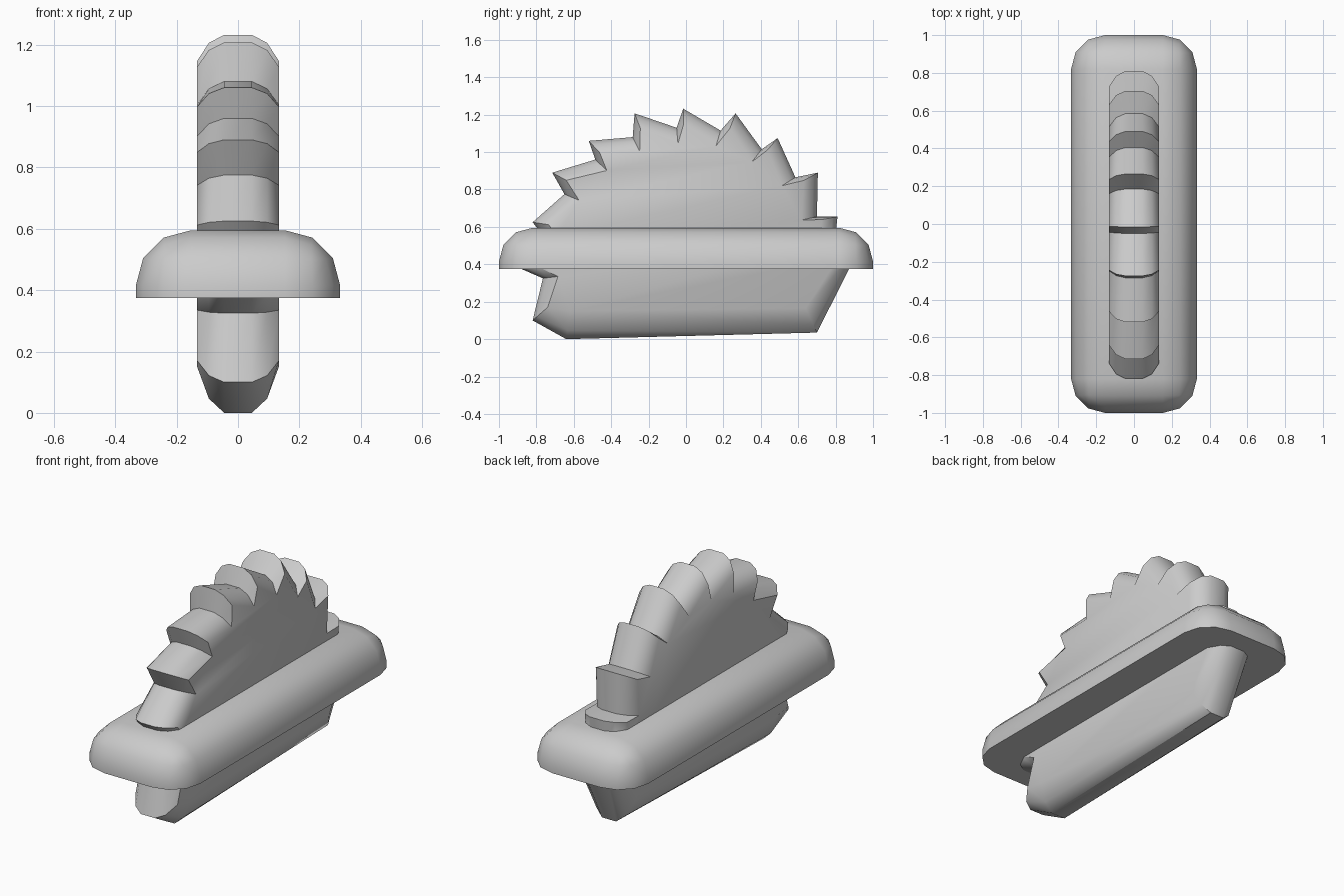
import bpy, bmesh, math
from mathutils import Vector

if "Cube" in bpy.data.objects:
    bpy.data.objects.remove(bpy.data.objects["Cube"])


def finish(bm, name, angle):
    bmesh.ops.recalc_face_normals(bm, faces=bm.faces)
    mesh = bpy.data.meshes.new(name)
    bm.to_mesh(mesh)
    bm.free()
    ob = bpy.data.objects.new(name, mesh)
    bpy.context.collection.objects.link(ob)
    bpy.ops.object.select_all(action='DESELECT')
    ob.select_set(True)
    bpy.context.view_layer.objects.active = ob
    bpy.ops.object.shade_smooth_by_angle(angle=math.radians(angle))
    return ob


# Collar: box with rounded top and upright edges, flat sharp underside
bm = bmesh.new()
bmesh.ops.create_cube(bm, size=1)
for v in bm.verts:
    v.co = Vector((v.co.x * 0.666, v.co.y * 2, 0.485 + v.co.z * 0.22))
rounded = [e for e in bm.edges if max(v.co.z for v in e.verts) > 0.5]
bmesh.ops.bevel(bm, geom=rounded, offset=0.18, segments=3, profile=0.5,
                affect='EDGES', clamp_overlap=False)
finish(bm, "collar", 40)

# Saw wheel: toothed outline (y, z), rounded across its thickness
teeth = [(-0.90, 0.42), (-0.77, 0.56), (-0.82, 0.625), (-0.65, 0.775),
         (-0.715, 0.89), (-0.485, 0.96), (-0.52, 1.06), (-0.285, 1.08),
         (-0.275, 1.207), (-0.05, 1.13), (-0.015, 1.232), (0.185, 1.115),
         (0.265, 1.207), (0.405, 1.015), (0.49, 1.075), (0.585, 0.865),
         (0.705, 0.89), (0.70, 0.655), (0.81, 0.655), (0.795, 0.52),
         (0.90, 0.43)]
centre = Vector((0, 0.5))
outline = []
for p in teeth:
    p = Vector(p)
    outline.append((p, p + (centre - p).normalized() * 0.085))
# Flattened lower part: outer point and matching point on the side face
for a, b in [((0.70, 0.035), (0.64, 0.165)), ((-0.64, 0.0), (-0.62, 0.15)),
             ((-0.82, 0.10), (-0.74, 0.17)), ((-0.765, 0.325), (-0.685, 0.335)),
             ((-0.88, 0.375), (-0.80, 0.39))]:
    outline.append((Vector(a), Vector(b)))

half = [(0.133, 1.0), (0.095, 0.31), (0.045, 0.0)]
layers = [(-x, t) for x, t in half] + half[::-1]
bm = bmesh.new()
rings = []
for x, t in layers:
    rings.append([bm.verts.new((x, *a.lerp(b, t))) for a, b in outline])
n = len(outline)
for r, s in zip(rings, rings[1:]):
    for i in range(n):
        j = (i + 1) % n
        bm.faces.new((r[i], r[j], s[j], s[i]))
bm.faces.new(rings[0])
bm.faces.new(rings[-1][::-1])
finish(bm, "saw_wheel", 40)
